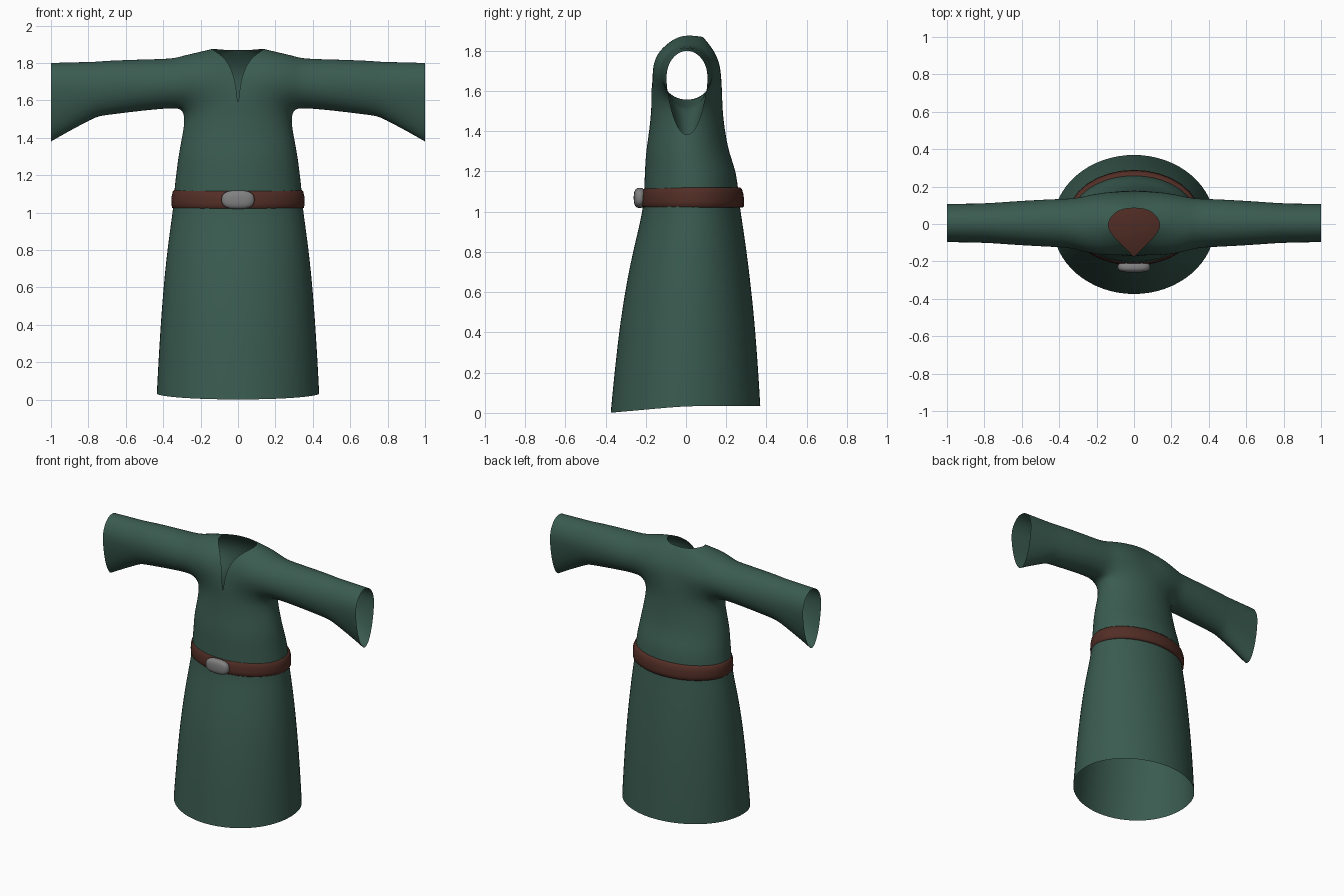
import bpy, bmesh
from math import sin, cos, pi, radians

if "Cube" in bpy.data.objects:
    bpy.data.objects.remove(bpy.data.objects["Cube"])


def material(name, rgb):
    m = bpy.data.materials.new(name)
    m.diffuse_color = (*rgb, 1)
    m.use_nodes = True
    m.node_tree.nodes["Principled BSDF"].inputs["Base Color"].default_value = m.diffuse_color
    return m


def finish(bm, name, mat, angle=None):
    bmesh.ops.recalc_face_normals(bm, faces=bm.faces)
    me = bpy.data.meshes.new(name)
    bm.to_mesh(me)
    bm.free()
    ob = bpy.data.objects.new(name, me)
    bpy.context.collection.objects.link(ob)
    me.materials.append(mat)
    for p in me.polygons:
        p.use_smooth = True
    if angle:
        bpy.context.view_layer.objects.active = ob
        ob.select_set(True)
        bpy.ops.object.shade_smooth_by_angle(angle=radians(angle))
        ob.select_set(False)
    return ob


def strip(bm, a, b, closed=False):
    n = len(a)
    for i in range(n if closed else n - 1):
        k = (i + 1) % n
        bm.faces.new((a[i], a[k], b[k], b[i]))


def oval(rx, front, back, phi, grow=1.0):
    # phi runs from the front centre round the +x side to the back
    mid, ry = (front + back) / 2, (back - front) / 2
    return rx * grow * sin(phi), mid - ry * grow * cos(phi)


green = material("cloth_green", (0.042, 0.105, 0.08))
brown = material("belt_brown", (0.085, 0.027, 0.019))
grey = material("buckle_grey", (0.22, 0.22, 0.22))

# Robe: half cage, mirrored and subdivided
bm = bmesh.new()
body = [  # z, half width, front y, back y
    (0.00, .435, -.375, .370), (0.20, .426, -.356, .360), (0.45, .411, -.328, .342),
    (0.70, .390, -.287, .315), (0.90, .365, -.240, .288), (1.02, .347, -.212, .268),
    (1.13, .340, -.207, .258), (1.21, .330, -.204, .246), (1.30, .319, -.199, .212),
    (1.40, .300, -.183, .194), (1.48, .285, -.175, .184), (1.555, .292, -.170, .180)]
rows = []
for r, (z, rx, f, b) in enumerate(body):
    row = []
    for j in range(9):
        phi = pi * j / 8
        x, y = oval(rx, f, b, phi, 1.024)
        lift = .034 * (1 - cos(min(phi, pi / 2))) if r == 0 else 0
        row.append(bm.verts.new((0 if j in (0, 8) else x, y, z + lift)))
    rows.append(row)
for a, b in zip(rows, rows[1:]):
    strip(bm, a, b)
armpit = rows[-1]

# Chest and back panels, from the neckline edge out to the armhole
neck_front = [(.008, -.168, 1.66), (.024, -.152, 1.74), (.058, -.118, 1.815), (.115, -.062, 1.86)]
neck_back = [(0, .178, 1.66), (0, .160, 1.77), (0, .088, 1.868), (.095, .078, 1.870)]


def panel_row(neck, i, side, bulge):
    a = radians(30 * i)
    hole = (.30, side * .146 * sin(a), 1.697 - .146 * cos(a))
    out = []
    for t in (0, .36, .70, 1):
        p = [n + (h - n) * t for n, h in zip(neck, hole)]
        p[1] += side * bulge * sin(pi * t)
        out.append(bm.verts.new(p))
    return out


bulges = (.018, .022, .022, .012)
front = [panel_row(neck_front[i], i + 2, -1, bulges[i]) for i in range(4)]
back = [panel_row(neck_back[i], i + 2, 1, bulges[i]) for i in range(4)]
shoulder = panel_row((.152, 0, 1.880), 6, 1, 0)
for base, panel in ((armpit[:4], front), (armpit[:4:-1], back)):
    chain = [base] + panel + [shoulder]
    for a, b in zip(chain, chain[1:]):
        strip(bm, a, b)

# Sleeve: lofted from the armhole to the drooping cuff
loop = ([armpit[4], armpit[3]] + [r[3] for r in front] + [shoulder[3]]
        + [r[3] for r in reversed(back)] + [armpit[5]])
sleeve = [  # x, top z, bottom z, half depth, droop
    (.35, 1.822, 1.560, .130, 0), (.50, 1.819, 1.547, .125, 0), (.70, 1.812, 1.522, .112, 0),
    (.75, 1.807, 1.515, .108, 0), (.80, 1.805, 1.490, .106, .05),
    (.90, 1.803, 1.437, .104, .1), (1.0, 1.800, 1.380, .103, .15)]
for x, top, bot, ry, droop in sleeve:
    ring = []
    mid = top - .135
    for i in range(12):
        a = 2 * pi * i / 12
        c = cos(a)
        h = (mid - bot) if c > 0 else (top - mid)
        y = .005 - ry * 1.045 * sin(a) * (1 - droop * max(c, 0))
        ring.append(bm.verts.new((x, y, mid - h * 1.045 * c)))
    strip(bm, loop, ring, True)
    loop = ring

robe = finish(bm, "robe", green)
robe.modifiers.new("mirror", 'MIRROR').use_clip = True
sub = robe.modifiers.new("smooth", 'SUBSURF')
sub.levels = sub.render_levels = 2

# Belt: rounded closed band around the waist
bm = bmesh.new()
rings = []
for z, g in ((1.02, .000), (1.027, .008), (1.05, .011), (1.085, .010), (1.112, .004), (1.12, -.003)):
    s = (1.12 - z) * .06
    rings.append([bm.verts.new((*oval(.345 + g, -.207 - g - s, .274 + g + s, 2 * pi * i / 32), z))
                  for i in range(32)])
for a, b in zip(rings, rings[1:]):
    strip(bm, a, b, True)
bm.faces.new(rings[0])
bm.faces.new(rings[-1])
finish(bm, "belt", brown, 50)

# Buckle: squared-off pebble
bm = bmesh.new()
bmesh.ops.create_uvsphere(bm, u_segments=24, v_segments=16, radius=1)
for v in bm.verts:
    p = [(abs(c) ** .75) * (1 if c > 0 else -1) for c in v.co]
    v.co = (p[0] * .088, -.230 + p[1] * .030, 1.069 + p[2] * .050)
finish(bm, "belt_buckle", grey)
